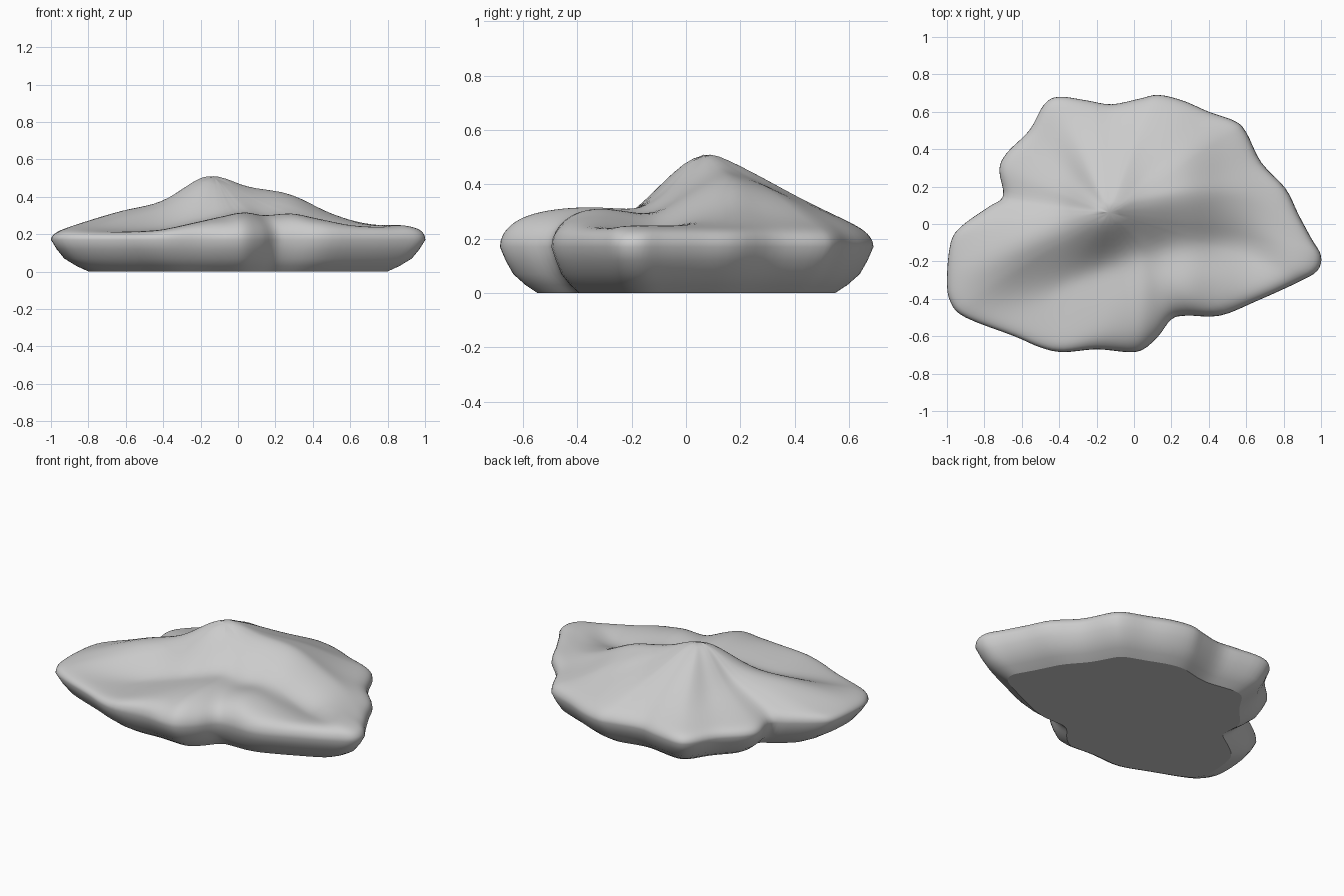
import bpy, bmesh, math
from mathutils import Vector

cube = bpy.data.objects.get("Cube")
if cube:
    bpy.data.objects.remove(cube, do_unlink=True)

# Widest plan outline, counter-clockwise from the right tip
OUTLINE = [(1, -.17), (.95, -.08), (.88, .05), (.81, .19), (.68, .33), (.6, .49),
           (.54, .55), (.4, .6), (.26, .66), (.13, .69), (.03, .67), (-.12, .64),
           (-.25, .66), (-.4, .68), (-.48, .64), (-.56, .5), (-.68, .38), (-.72, .29),
           (-.7, .15), (-.78, .09), (-.92, -.01), (-.98, -.1), (-1, -.3), (-.98, -.42),
           (-.9, -.5), (-.64, -.6), (-.5, -.66), (-.38, -.685), (-.2, -.67), (-.03, -.685),
           (.05, -.67), (.13, -.6), (.2, -.51), (.28, -.49), (.46, -.49), (.66, -.41),
           (.88, -.31), (.98, -.25)]
# Crest across the top, the shelf in front of it, and the groove between them
CREST_Y = [(-1, -.25), (-.65, -.1), (-.16, .08), (.28, .18), (.62, .15), (1, -.12)]
CREST_Z = [(-1, .21), (-.65, .32), (-.4, .38), (-.16, .515), (.05, .455), (.28, .415),
           (.5, .31), (.7, .255), (1, .24)]
SHELF_Z = [(-1, .215), (-.45, .22), (-.2, .27), (.03, .322), (.15, .31), (.3, .322),
           (.45, .285), (.62, .25), (.85, .262), (1, .245)]
GROOVE = [(-.5, 0), (0, .01), (.3, .03), (.5, .04), (.8, .015), (1, 0)]
PEAK = Vector((-.13, .06))
WIDEST_Z = .17
STEPS = 4


def curve_at(points, x):
    """Smooth interpolation through (position, value) pairs."""
    x = max(points[0][0], min(points[-1][0], x))
    last = len(points) - 1
    i = next(k for k in range(last) if x <= points[k + 1][0])

    def slope(k):
        a, b = points[max(k - 1, 0)], points[min(k + 1, last)]
        return (b[1] - a[1]) / (b[0] - a[0])

    (x0, v0), (x1, v1) = points[i], points[i + 1]
    w = x1 - x0
    t = (x - x0) / w
    s = t * t * (3 - 2 * t)
    bend = t * (1 - t) * ((1 - t) * slope(i) - t * slope(i + 1)) * w
    return v0 + (v1 - v0) * s + bend


def smooth_loop(points):
    """Closed Catmull-Rom loop."""
    p = [Vector(q) for q in points]
    n = len(p)
    loop = []
    for i in range(n):
        a, b, c, d = p[i - 1], p[i], p[(i + 1) % n], p[(i + 2) % n]
        for k in range(STEPS):
            t = k / STEPS
            loop.append(b + (c - a) * t / 2 + (a * 2 - b * 5 + c * 4 - d) * t * t / 2
                        + (b * 3 - a - c * 3 + d) * t ** 3 / 2)
    return loop


def height(edge, t):
    """Top surface: steep front of the crest, long even slope to the back rim."""
    p = PEAK.lerp(edge, t)
    offset = p.y - curve_at(CREST_Y, p.x)
    crest, shelf = curve_at(CREST_Z, p.x), curve_at(SHELF_Z, p.x)
    if offset > 0:
        rim = .215 + .03 * max(0, p.x)
        gap = (1 - t) * (edge - PEAK).length
        s = offset / (offset + gap)
        z = crest + (rim - crest) * s ** 1.1
    else:
        width = .335 - .06 * p.x
        s = min(1, -offset / width)
        z = crest + (shelf - crest) * s * s * (3 - 2 * s)
        z -= curve_at(GROOVE, p.x) * math.exp(-((offset + width) / .12) ** 2)
    # Broad rounding on the high front shelf, tight rounding elsewhere
    front = min(1, max(0, (shelf - .23) / .07)) * min(1, max(0, -offset / .3))
    power = 30 - 23.5 * front
    return WIDEST_Z + (z - WIDEST_Z) * math.sqrt(max(0, 1 - t ** power))


def relax(loop, amount):
    n = len(loop)
    for _ in range(amount):
        loop = [(loop[i - 1] + loop[i] * 2 + loop[(i + 1) % n]) / 4 for i in range(n)]
    return loop


bm = bmesh.new()
outline = smooth_loop(OUTLINE)
count = len(outline)
rings = []

# Rounded lower flank, from the flat base to the widest line
for z, scale, soft in [(0, .8, 4), (.03, .865, 3), (.07, .93, 2), (.12, .97, 1)]:
    rings.append([bm.verts.new((p.x * scale, p.y * scale, z)) for p in relax(outline, soft)])

# Upper surface, with rings packed closer at the rim
TOP_RINGS = 32
for k in range(TOP_RINGS):
    t = 1 - (k / TOP_RINGS) ** 1.6
    ring = []
    for edge in outline:
        p = PEAK.lerp(edge, t)
        ring.append(bm.verts.new((p.x, p.y, height(edge, t))))
    rings.append(ring)

for low, high in zip(rings, rings[1:]):
    for i in range(count):
        j = (i + 1) % count
        bm.faces.new((low[i], low[j], high[j], high[i]))
summit = bm.verts.new((PEAK.x, PEAK.y, height(outline[0], 0)))
for i in range(count):
    bm.faces.new((rings[-1][i], rings[-1][(i + 1) % count], summit))

# Soften the upper surface
for _ in range(4):
    bmesh.ops.smooth_vert(bm, verts=[v for r in rings[8:] for v in r] + [summit],
                          factor=.4, use_axis_z=True)

# Smooth stone with a flat underside and a crisp base edge
for face in bm.faces:
    face.smooth = True
base = bm.faces.new(list(reversed(rings[0])))
for edge in base.edges:
    edge.smooth = False
bmesh.ops.recalc_face_normals(bm, faces=bm.faces[:])

mesh = bpy.data.meshes.new("rock")
bm.to_mesh(mesh)
bm.free()
rock = bpy.data.objects.new("rock", mesh)
bpy.context.collection.objects.link(rock)

# Plain grey stone
stone = bpy.data.materials.new("grey_stone")
stone.use_nodes = True
colour = (.6, .6, .6, 1)
stone.diffuse_color = colour
stone.node_tree.nodes["Principled BSDF"].inputs["Base Color"].default_value = colour
mesh.materials.append(stone)
